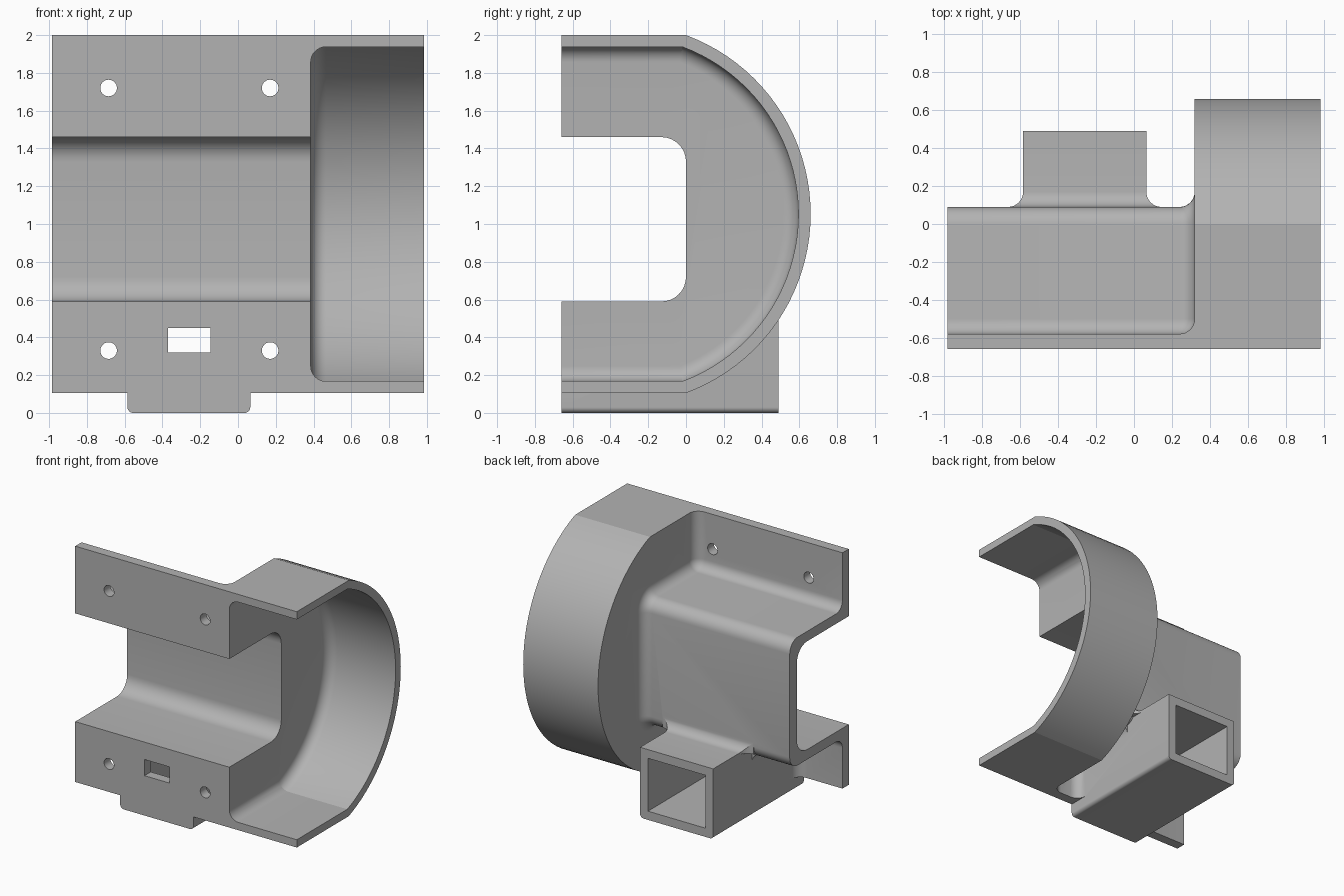
import bpy, bmesh, math
from mathutils import Vector

if "Cube" in bpy.data.objects:
    bpy.data.objects.remove(bpy.data.objects["Cube"], do_unlink=True)

FILLET = 0.08
STEPS = 8
MID_Z = 1.0525      # middle height of the curved shell
ARC_Y = -0.35       # centre of the shell arc

grey = bpy.data.materials.new("plain grey")
grey.use_nodes = True
colour = (0.45, 0.45, 0.45, 1)
grey.diffuse_color = colour
grey.node_tree.nodes["Principled BSDF"].inputs["Base Color"].default_value = colour


def rounded(corners):
    """Polygon from (u, v, radius) corners, with rounded corners."""
    out = []
    for i, (u, v, r) in enumerate(corners):
        p = Vector((u, v))
        if r == 0:
            out.append(p)
            continue
        a = (Vector(corners[i - 1][:2]) - p).normalized()
        b = (Vector(corners[(i + 1) % len(corners)][:2]) - p).normalized()
        centre = p + (a + b) * r      # right-angled corners
        for k in range(STEPS + 1):
            t = k / STEPS * math.pi / 2
            out.append(centre - b * r * math.cos(t) - a * r * math.sin(t))
    return out


def sweep_curve(radius=FILLET):
    """Travel and spread of a quarter-round fillet."""
    angles = [k / STEPS * math.pi / 2 for k in range(STEPS + 1)]
    return [(radius * math.sin(t), radius * (1 - math.cos(t))) for t in angles]


def loft(name, sections, axis):
    """Solid through (position, polygon) sections along an axis."""
    bm = bmesh.new()
    rings = []
    for pos, poly in sections:
        ring = []
        for u, v in poly:
            co = {"x": (pos, u, v), "y": (u, pos, v), "z": (u, v, pos)}[axis]
            ring.append(bm.verts.new(co))
        rings.append(ring)
    for lower, upper in zip(rings, rings[1:]):
        for i in range(len(lower)):
            j = (i + 1) % len(lower)
            bm.faces.new((lower[i], lower[j], upper[j], upper[i]))
    bm.faces.new(rings[0])
    bm.faces.new(rings[-1])
    bmesh.ops.recalc_face_normals(bm, faces=bm.faces)
    mesh = bpy.data.meshes.new(name)
    bm.to_mesh(mesh)
    bm.free()
    mesh.materials.append(grey)
    obj = bpy.data.objects.new(name, mesh)
    bpy.context.collection.objects.link(obj)
    return obj


def prism(name, poly, start, end, axis):
    return loft(name, [(start, poly), (end, poly)], axis)


def rect(u0, u1, v0, v1):
    return [(u0, v0), (u1, v0), (u1, v1), (u0, v1)]


def combine(target, tool, operation):
    """Apply a boolean and remove the tool."""
    mod = target.modifiers.new(operation, "BOOLEAN")
    mod.operation, mod.solver, mod.object = operation, "EXACT", tool
    bpy.context.view_layer.objects.active = target
    bpy.ops.object.modifier_apply(modifier=mod.name)
    bpy.data.objects.remove(tool, do_unlink=True)


def hat(d):
    """Mounting plates and channel outside, spread by d."""
    inner = max(FILLET - d, 0.003)
    back, plate, low, high = 0.09 + d, -0.58 + d, 0.51 - d, 1.54 + d
    return rounded([(-0.66, 0.105, 0), (-0.66, 2, 0), (plate, 2, 0),
                    (plate, high, inner), (back, high, 0.1 + d),
                    (back, low, 0.1 + d), (plate, low, inner), (plate, 0.105, 0)])


def dome(front, half, radius):
    """D-shaped outline, straight in front and arched behind."""
    lim = math.asin(half / radius)
    arc = [lim - 2 * lim * k / 40 for k in range(41)]
    return ([(front, MID_Z - half), (front, MID_Z + half)] +
            [(ARC_Y + radius * math.cos(t), MID_Z + radius * math.sin(t)) for t in arc])


# Curved shell, hollow and open at the front and on the left
body = prism("bracket_body", dome(-0.66, 0.9475, 1.01), 0.32, 0.985, "x")
hollow = [(0.385 + FILLET - s, dome(-0.9, 0.885 - d, 0.945 - d))
          for s, d in reversed(sweep_curve())]
hollow.append((1.2, dome(-0.9, 0.885, 0.945)))
combine(body, loft("shell_hollow", hollow, "x"), "DIFFERENCE")

# Mounting plates and channel, flaring into the shell wall
sections = [(-0.985, hat(0))]
sections += [(0.32 - FILLET + s, hat(d)) for s, d in sweep_curve()]
sections.append((0.355, hat(FILLET)))
combine(body, loft("plates_and_channel", sections, "x"), "UNION")

# Square socket under the channel
L, R, TOP = -0.585, 0.065, 0.565
socket = rounded([(L, 0, 0.03), (R, 0, 0.03), (R, TOP, 0), (L, TOP, 0)])
combine(body, prism("socket", socket, -0.66, 0.49, "y"), "UNION")

# Fillets from the socket to the channel back, channel underside and plate
flare = sweep_curve()
parts = [
    loft("back_fillet", [(0.01, rect(L - FILLET, R + FILLET, 0.55, TOP + FILLET))] +
         [(0.09 + FILLET - s, rect(L - d, R + d, 0.55, TOP + d))
          for s, d in reversed(flare)], "y"),
    loft("under_fillet", [(0.51 - FILLET + s, rect(L - d, R + d, -0.62, 0.0))
                          for s, d in flare] +
         [(0.55, rect(L - FILLET, R + FILLET, -0.62, 0.0))], "z"),
    loft("plate_fillet", [(-0.62, rect(L - FILLET, R + FILLET, 0.105, 0.53))] +
         [(-0.58 + FILLET - s, rect(L - d, R + d, 0.105, 0.53))
          for s, d in reversed(flare)], "y"),
]
for part in parts:
    combine(body, part, "UNION")

# Channel opening, socket bore and front window
channel = rounded([(-0.9, 0.59, 0), (0, 0.59, 0.13), (0, 1.46, 0.13), (-0.9, 1.46, 0)])
combine(body, prism("channel_opening", channel, -1.2, 0.45, "x"), "DIFFERENCE")
combine(body, prism("socket_bore", rect(L + 0.07, R - 0.07, 0.07, 0.495),
                    -0.58, 0.7, "y"), "DIFFERENCE")
combine(body, prism("window", rect(-0.37, -0.145, 0.32, 0.45), -0.8, -0.4, "y"), "DIFFERENCE")

# Screw holes
for x in (-0.685, 0.17):
    for z in (0.33, 1.72):
        circle = [(x + 0.044 * math.cos(k * math.pi / 16),
                   z + 0.044 * math.sin(k * math.pi / 16)) for k in range(32)]
        combine(body, prism("screw_hole", circle, -0.8, -0.4, "y"), "DIFFERENCE")

# Smooth the curves, keep edges crisp
bpy.ops.object.select_all(action="DESELECT")
body.select_set(True)
bpy.context.view_layer.objects.active = body
bpy.ops.object.shade_smooth_by_angle(angle=math.radians(14))
